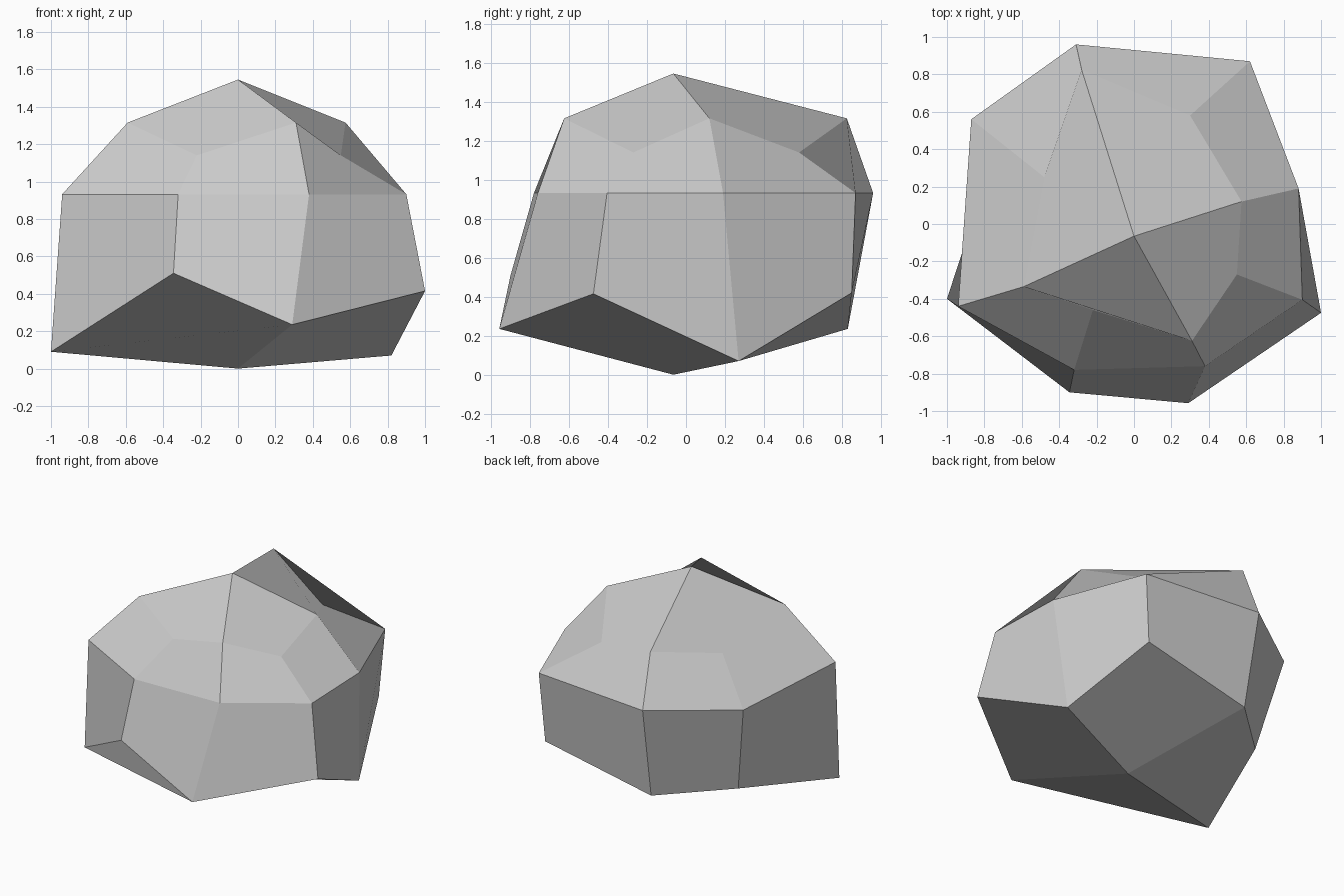
import bpy
import bmesh

default_cube = bpy.data.objects.get("Cube")
if default_cube:
    bpy.data.objects.remove(default_cube, do_unlink=True)

# Single stone colour
stone = bpy.data.materials.new("stone_grey")
stone.use_nodes = True
colour = (0.6, 0.6, 0.6, 1.0)
stone.diffuse_color = colour
stone.node_tree.nodes["Principled BSDF"].inputs["Base Color"].default_value = colour

# Three irregular rings of eight points, counter-clockwise from the right flank;
# the shoulder ring alternates ridge points and tucked-in corner points
RIDGE_Z, CORNER_Z, WAIST_Z = 1.315, 1.14, 0.932
shoulder_plan = [(-.59, -.335), (-.22, -.46), (.31, -.625), (.55, -.27),
                 (.575, .12), (.3, .58), (-.28, .825), (-.48, .25)]
waist_plan = [(-.94, -.44), (-.32, -.78), (.38, -.76), (.9, -.405),
              (.88, .19), (.62, .87), (-.31, .96), (-.87, .56)]
base_points = [(-1, -.4, .09), (-.345, -.9, .51), (.29, -.958, .235), (1, -.475, .415),
               (.82, .27, .07), (.58, .85, .42), (-.29, .83, .235), (-.73, .42, .25)]
shoulder_points = [(x, y, CORNER_Z if i % 2 else RIDGE_Z)
                   for i, (x, y) in enumerate(shoulder_plan)]
waist_points = [(x, y, WAIST_Z) for x, y in waist_plan]

bm = bmesh.new()


def add_ring(points):
    return [bm.verts.new(p) for p in points]


def add_band(upper, lower):
    """Quads joining two rings, folding from lower left to upper right."""
    for i in range(len(upper)):
        j = (i + 1) % len(upper)
        bm.faces.new((lower[i], lower[j], upper[j], upper[i]))


def add_cap(ring, pole_point):
    """Four quads round a pole; their folds run alternately across and outward."""
    pole = bm.verts.new(pole_point)
    for i in range(0, len(ring), 2):
        first, corner, last = ring[i], ring[i + 1], ring[(i + 2) % len(ring)]
        if i % 4 == 0:
            bm.faces.new((first, corner, last, pole))
        else:
            bm.faces.new((pole, first, corner, last))


shoulder, waist, base = map(add_ring, (shoulder_points, waist_points, base_points))
add_band(shoulder, waist)
add_band(waist, base)
add_cap(shoulder, (0, -.065, 1.545))

# The underside runs the other way round so that it faces outward
add_cap(base[2::-1] + base[:2:-1], (0, -.065, 0))

# Finished boulder, flat shaded
mesh = bpy.data.meshes.new("boulder")
bm.to_mesh(mesh)
bm.free()
mesh.materials.append(stone)
boulder = bpy.data.objects.new("boulder", mesh)
bpy.context.collection.objects.link(boulder)
